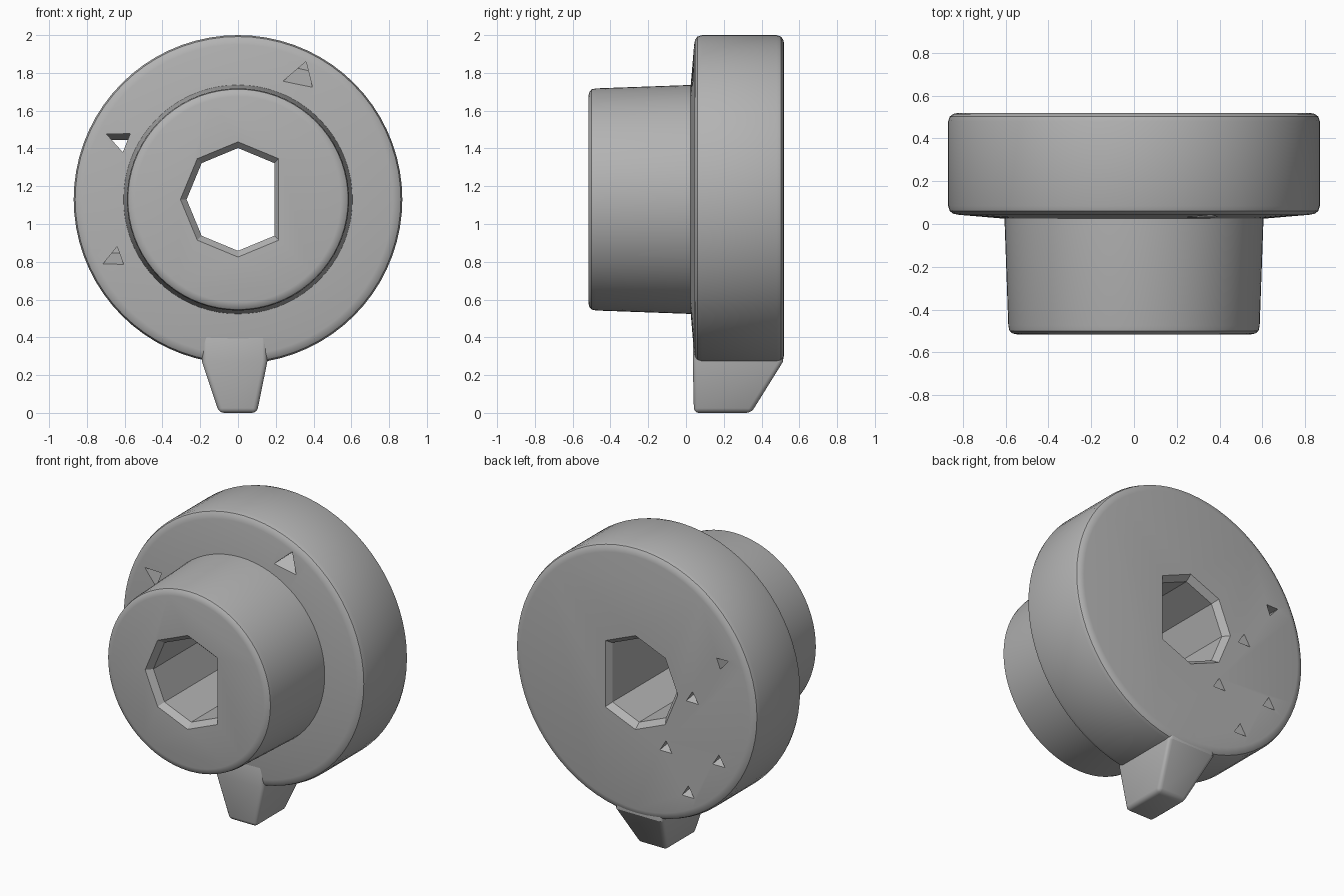
import bpy, bmesh, math

if "Cube" in bpy.data.objects:
    bpy.data.objects.remove(bpy.data.objects["Cube"])

CZ = 1.13  # height of the knob axis

grey = bpy.data.materials.new("plain_grey")
grey.diffuse_color = (0.45, 0.45, 0.45, 1)
grey.use_nodes = True
grey.node_tree.nodes["Principled BSDF"].inputs["Base Color"].default_value = grey.diffuse_color


def loft(name, rings):
    """Closed solid through matching rings of points, capped at both ends."""
    bm = bmesh.new()
    loops = [[bm.verts.new(p) for p in ring] for ring in rings]
    n = len(loops[0])
    for a, b in zip(loops, loops[1:]):
        for i in range(n):
            j = (i + 1) % n
            bm.faces.new((a[i], a[j], b[j], b[i]))
    bm.faces.new(loops[0])
    bm.faces.new(loops[-1])
    bmesh.ops.recalc_face_normals(bm, faces=bm.faces)
    mesh = bpy.data.meshes.new(name)
    bm.to_mesh(mesh)
    bm.free()
    obj = bpy.data.objects.new(name, mesh)
    bpy.context.collection.objects.link(obj)
    mesh.materials.append(grey)
    return obj


def circle(y, r, angles):
    return [(r * math.cos(a), y, CZ + r * math.sin(a)) for a in angles]


def apply(obj, kind, **settings):
    mod = obj.modifiers.new(kind.lower(), kind)
    for key, value in settings.items():
        setattr(mod, key, value)
    bpy.context.view_layer.objects.active = obj
    bpy.ops.object.modifier_apply(modifier=mod.name)


def cut(obj, cutter):
    apply(obj, 'BOOLEAN', operation='DIFFERENCE', object=cutter, solver='EXACT')
    bpy.data.objects.remove(cutter)


def smooth(obj, degrees):
    bpy.ops.object.select_all(action='DESELECT')
    obj.select_set(True)
    bpy.context.view_layer.objects.active = obj
    bpy.ops.object.shade_smooth_by_angle(angle=math.radians(degrees))


# Knob body: tapered hub and wide dial with rounded rims
round_angles = [math.tau * i / 72 for i in range(72)]
profile = [(-0.517, 0.545), (-0.512, 0.568), (-0.50, 0.583), (-0.475, 0.588),
           (0.025, 0.606), (0.043, 0.82), (0.048, 0.845), (0.06, 0.862),
           (0.085, 0.87), (0.48, 0.87), (0.503, 0.862), (0.515, 0.845),
           (0.52, 0.82)]
body = loft("knob_body", [circle(y, r, round_angles) for y, r in profile])

# Shaft hole: octagon with its right corner missing, chamfered at both ends
hole_angles = [math.radians(a) for a in range(45, 316, 45)]
hole = [(-0.60, 0.36), (-0.517, 0.305), (-0.48, 0.272),
        (0.48, 0.272), (0.52, 0.305), (0.60, 0.36)]
cut(body, loft("hole_cutter", [circle(y, r, hole_angles) for y, r in hole]))


# Small triangular nicks, tapering into the dial
def nick(points, y0, y1, shrink=0.3):
    mx, mz = points[2]
    cut(body, loft("nick_cutter", [
        [(x, y0, z) for x, z in points],
        [(mx + (x - mx) * shrink, y1, mz + (z - mz) * shrink) for x, z in points]]))


nick([(-0.70, 1.48), (-0.57, 1.48), (-0.61, 1.38)], 0.0, 0.6, 0.6)
nick([(0.22, 1.74), (0.40, 1.70), (0.36, 1.86)], 0.0, 0.16)
nick([(-0.73, 0.77), (-0.60, 0.77), (-0.64, 0.88)], 0.0, 0.16)
for x, z in [(-0.41, 1.13), (-0.22, 0.76), (-0.60, 0.77), (-0.38, 0.51)]:
    nick([(x - 0.05, z - 0.03), (x + 0.05, z - 0.03), (x, z + 0.05)], 0.54, 0.42)
smooth(body, 30)


# Pointer: tapered tab below the dial with a sloping back
def slab(z, left, right, front, back):
    return [(left, front, z), (right, front, z), (right, back, z), (left, back, z)]


pointer = loft("pointer", [slab(0.0, -0.10, 0.10, 0.042, 0.345),
                           slab(0.27, -0.19, 0.155, 0.036, 0.513),
                           slab(0.42, -0.19, 0.155, 0.036, 0.513)])
apply(pointer, 'BEVEL', width=0.025, segments=3, limit_method='ANGLE',
      angle_limit=math.radians(50))
smooth(pointer, 30)
